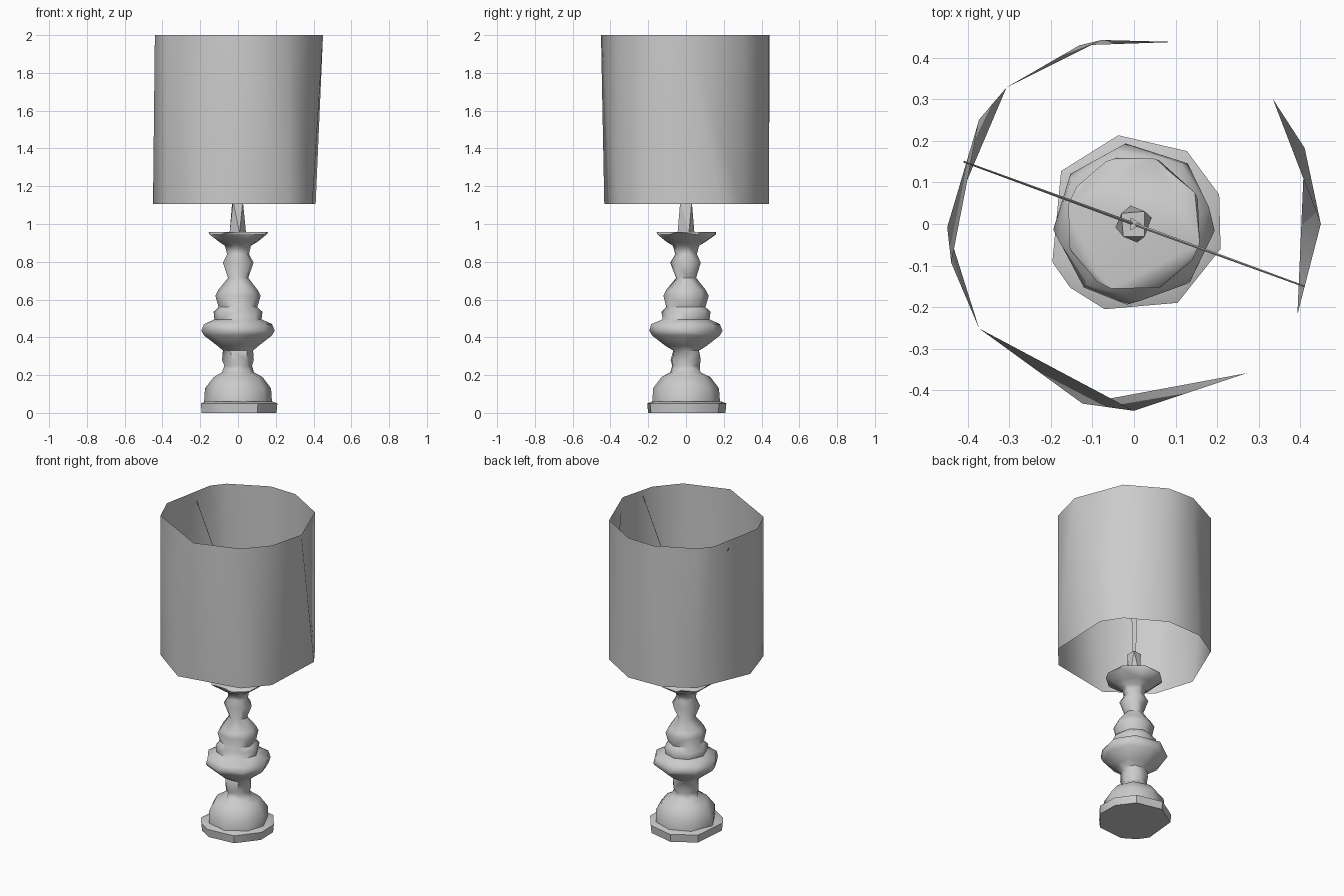
import bpy, bmesh, math, random
from mathutils import Vector

if "Cube" in bpy.data.objects:
    bpy.data.objects.remove(bpy.data.objects["Cube"])
random.seed(4)

grey = bpy.data.materials.new("light grey")
grey.use_nodes = True
grey.diffuse_color = (0.6, 0.6, 0.6, 1)
grey.node_tree.nodes["Principled BSDF"].inputs["Base Color"].default_value = grey.diffuse_color


def finish(name, bm, angle):
    mesh = bpy.data.meshes.new(name)
    bm.to_mesh(mesh)
    bm.free()
    obj = bpy.data.objects.new(name, mesh)
    bpy.context.collection.objects.link(obj)
    mesh.materials.append(grey)
    bpy.ops.object.select_all(action='DESELECT')
    obj.select_set(True)
    bpy.context.view_layer.objects.active = obj
    bpy.ops.object.shade_smooth_by_angle(angle=math.radians(angle))
    return obj


def ring(bm, radius, z, degrees):
    """Vertices on a circle, as (angle, vertex) pairs in order of angle."""
    return [(a, bm.verts.new((radius * math.cos(math.radians(a)),
                              radius * math.sin(math.radians(a)), z)))
            for a in sorted(d % 360 for d in degrees)]


def zip_rings(bm, low, high):
    """Join two rings of differing corners with a band of triangles."""
    i = j = 0
    n, m = len(low), len(high)
    while i < n or j < m:
        a, b = low[i % n][1], high[j % m][1]
        next_low = low[(i + 1) % n][0] + 360 * ((i + 1) // n)
        next_high = high[(j + 1) % m][0] + 360 * ((j + 1) // m)
        if j >= m or (i < n and next_low <= next_high):
            bm.faces.new((a, low[(i + 1) % n][1], b))
            i += 1
        else:
            bm.faces.new((a, high[(j + 1) % m][1], b))
            j += 1


def turned(name, rings, angle, caps=True):
    """Stack of (radius, z, corner angles) rings."""
    bm = bmesh.new()
    loops = [ring(bm, *r) for r in rings]
    for low, high in zip(loops, loops[1:]):
        zip_rings(bm, low, high)
    if caps:
        bm.faces.new([v for _, v in reversed(loops[0])])
        bm.faces.new([v for _, v in loops[-1]])
    return finish(name, bm, angle)


# Faceted open drum shade, with different corners at its two rims
turned("lamp_shade", [
    (0.45, 1.105, (24, 42, 77, 107, 133, 181, 214, 254, 307, 331)),
    (0.45, 2.0, (0, 42, 77, 100, 133, 146, 192, 214, 270, 307, 331)),
], 180, caps=False)

# Foot plate
foot = (19, 54, 100, 144, 205, 225, 251, 299, 344)
turned("foot_plate", [(0.212, 0, foot), (0.217, 0.05, foot), (0.19, 0.06, foot)], 40)

# Turned column with slightly irregular corners
profile = [
    (0.18, 0.058), (0.175, 0.13), (0.13, 0.19), (0.085, 0.215), (0.075, 0.25),
    (0.085, 0.28), (0.08, 0.33), (0.11, 0.355), (0.18, 0.41), (0.195, 0.435),
    (0.185, 0.47), (0.125, 0.495), (0.13, 0.535), (0.105, 0.56), (0.12, 0.62),
    (0.105, 0.65), (0.055, 0.715), (0.085, 0.795), (0.06, 0.84), (0.07, 0.885),
    (0.105, 0.905), (0.165, 0.945), (0.165, 0.957)]
column = []
turn = 10
for radius, z in profile:
    sides = 8 if radius > 0.1 else 6
    turn += random.uniform(-9, 9)
    corners = [turn + 360 * (k + random.uniform(-0.14, 0.14)) / sides for k in range(sides)]
    column.append((radius, z, corners))
turned("turned_column", column, 60)

# Socket above the column and the thin stem that rises from it
turned("socket", [(0.045, 0.955, (20, 100, 190, 280)), (0.04, 1.12, (50, 140, 230, 310))], 30)
turned("stem", [(0.012, 1.11, (0, 120, 240)), (0.018, 1.37, (0, 120, 240))], 30)

# Two thin wires from the stem to the rim of the shade
for side, name in ((1, "right_wire"), (-1, "left_wire")):
    start = Vector((0, 0, 1.36))
    end = Vector((-0.41 * side, 0.15 * side, 1.96))
    bm = bmesh.new()
    bmesh.ops.create_cone(bm, segments=4, radius1=0.004, radius2=0.002,
                          depth=(end - start).length, cap_ends=True)
    obj = finish(name, bm, 30)
    obj.location = (start + end) / 2
    obj.rotation_euler = (end - start).to_track_quat('Z', 'Y').to_euler()
